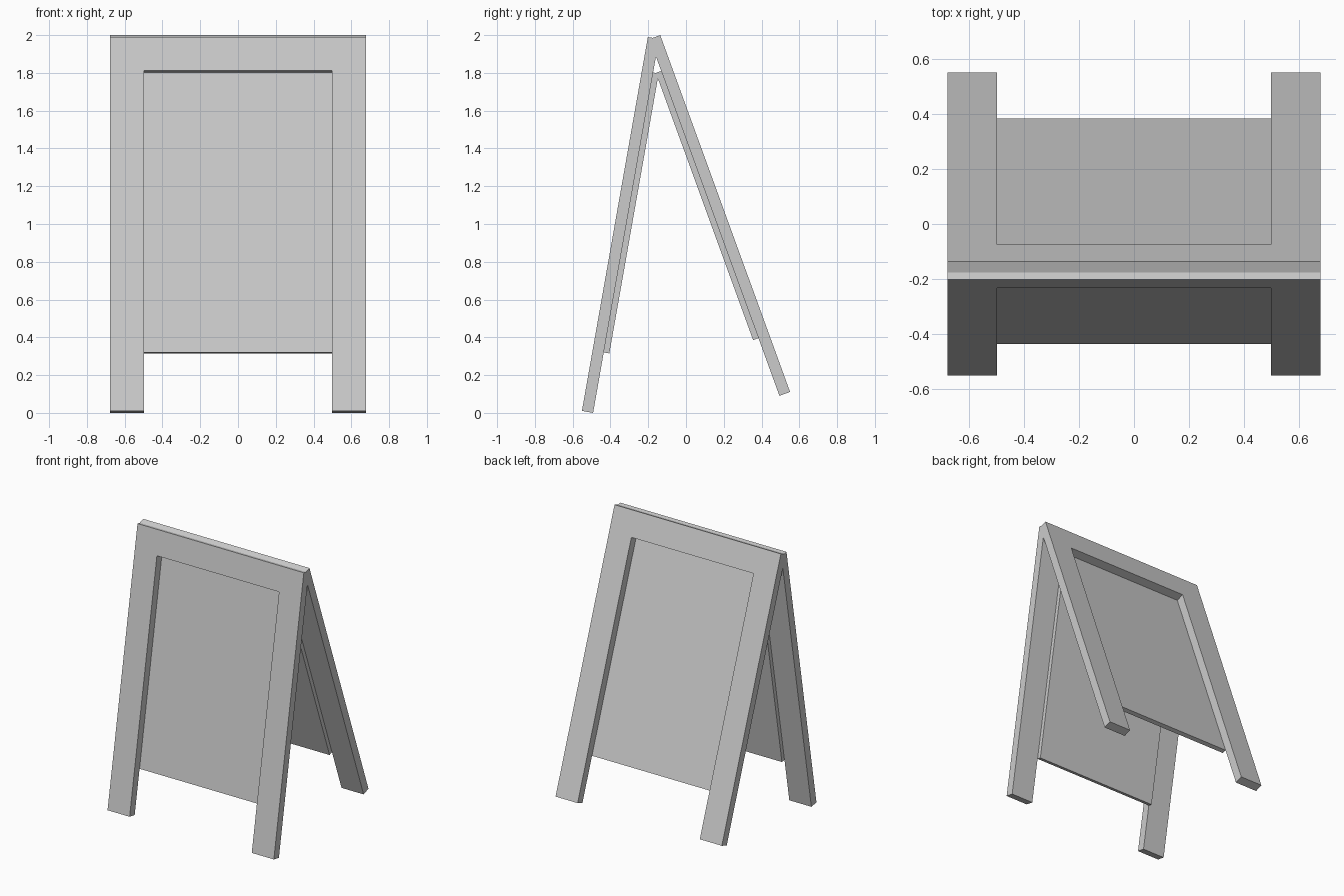
import bpy, bmesh, math
from mathutils import Vector, Matrix
from mathutils.geometry import intersect_line_line_2d

cube = bpy.data.objects.get("Cube")
if cube:
    bpy.data.objects.remove(cube, do_unlink=True)

grey = bpy.data.materials.new("light_grey")
grey.use_nodes = True
colour = (0.6, 0.6, 0.6, 1)
grey.diffuse_color = colour
grey.node_tree.nodes["Principled BSDF"].inputs["Base Color"].default_value = colour

# Sizes: board length, half width, opening half width, thicknesses
LENGTH, HALF, OPEN = 2.01, 0.678, 0.498
THICK, PANEL = 0.06, 0.03
RAIL, PANEL_FOOT = LENGTH - 0.18, 0.325


class Side:
    """Leaning plane: s runs up the slope, d runs inward from the outer face."""
    def __init__(self, foot_y, foot_z, lean):
        a = math.radians(lean)
        inward = -math.copysign(1, foot_y)
        self.foot = Vector((0, foot_y, foot_z))
        self.up = Vector((0, inward * math.sin(a), math.cos(a)))
        self.inn = Vector((0, inward * math.cos(a), -math.sin(a)))

    def at(self, x, s, d):
        return self.foot + Vector((x, 0, 0)) + self.up * s + self.inn * d


def slab(bm, side, outline, d0, d1):
    """Extrude an (x, s) outline between two depths."""
    face = bm.faces.new([bm.verts.new(side.at(x, s, d0)) for x, s in outline])
    ext = bmesh.ops.extrude_face_region(bm, geom=[face], use_keep_orig=True)
    moved = [v for v in ext["geom"] if isinstance(v, bmesh.types.BMVert)]
    bmesh.ops.translate(bm, verts=moved, vec=side.inn * (d1 - d0))


def finish(bm, name):
    bmesh.ops.recalc_face_normals(bm, faces=bm.faces[:])
    mesh = bpy.data.meshes.new(name)
    bm.to_mesh(mesh)
    bm.free()
    mesh.materials.append(grey)
    obj = bpy.data.objects.new(name, mesh)
    bpy.context.collection.objects.link(obj)
    return obj


front = Side(-0.551, 0.0104, 10)
back = Side(0.551, 0.111, 20)


def crossing(p, q, r, t):
    y, z = intersect_line_line_2d(p.yz, q.yz, r.yz, t.yz)
    return Vector((0, y, z))


# Mitre plane through the top notch and the inner apex
notch = crossing(front.at(0, LENGTH, 0), front.at(0, LENGTH, THICK),
                 back.at(0, LENGTH, 0), back.at(0, LENGTH, THICK))
apex = crossing(front.at(0, 0, THICK), front.at(0, LENGTH, THICK),
                back.at(0, 0, THICK), back.at(0, LENGTH, THICK))
mitre = (notch - apex).cross(Vector((1, 0, 0))).normalized()
if mitre.y < 0:
    mitre.negate()

# Hinged frame: two open-bottomed boards mitred at the ridge
right_half = [(OPEN, RAIL), (OPEN, 0), (HALF, 0), (HALF, LENGTH)]
frame_outline = right_half + [(-x, s) for x, s in reversed(right_half)]
frame = bmesh.new()
for side, away in ((front, mitre), (back, -mitre)):
    part = bmesh.new()
    slab(part, side, frame_outline, 0, THICK)
    bmesh.ops.bisect_plane(part, geom=part.verts[:] + part.edges[:] + part.faces[:],
                           dist=1e-6, plane_co=notch, plane_no=away, clear_outer=True)
    piece = bpy.data.meshes.new("frame_piece")
    part.to_mesh(piece)
    part.free()
    frame.from_mesh(piece)
    bpy.data.meshes.remove(piece)
bmesh.ops.remove_doubles(frame, verts=frame.verts[:], dist=0.0005)
finish(frame, "folding_frame")

# Sign panels fixed behind each opening
panel_outline = [(-OPEN, PANEL_FOOT), (OPEN, PANEL_FOOT), (OPEN, RAIL), (-OPEN, RAIL)]
for name, side in (("front_panel", front), ("back_panel", back)):
    bm = bmesh.new()
    slab(bm, side, panel_outline, THICK, THICK + PANEL)
    finish(bm, name)
